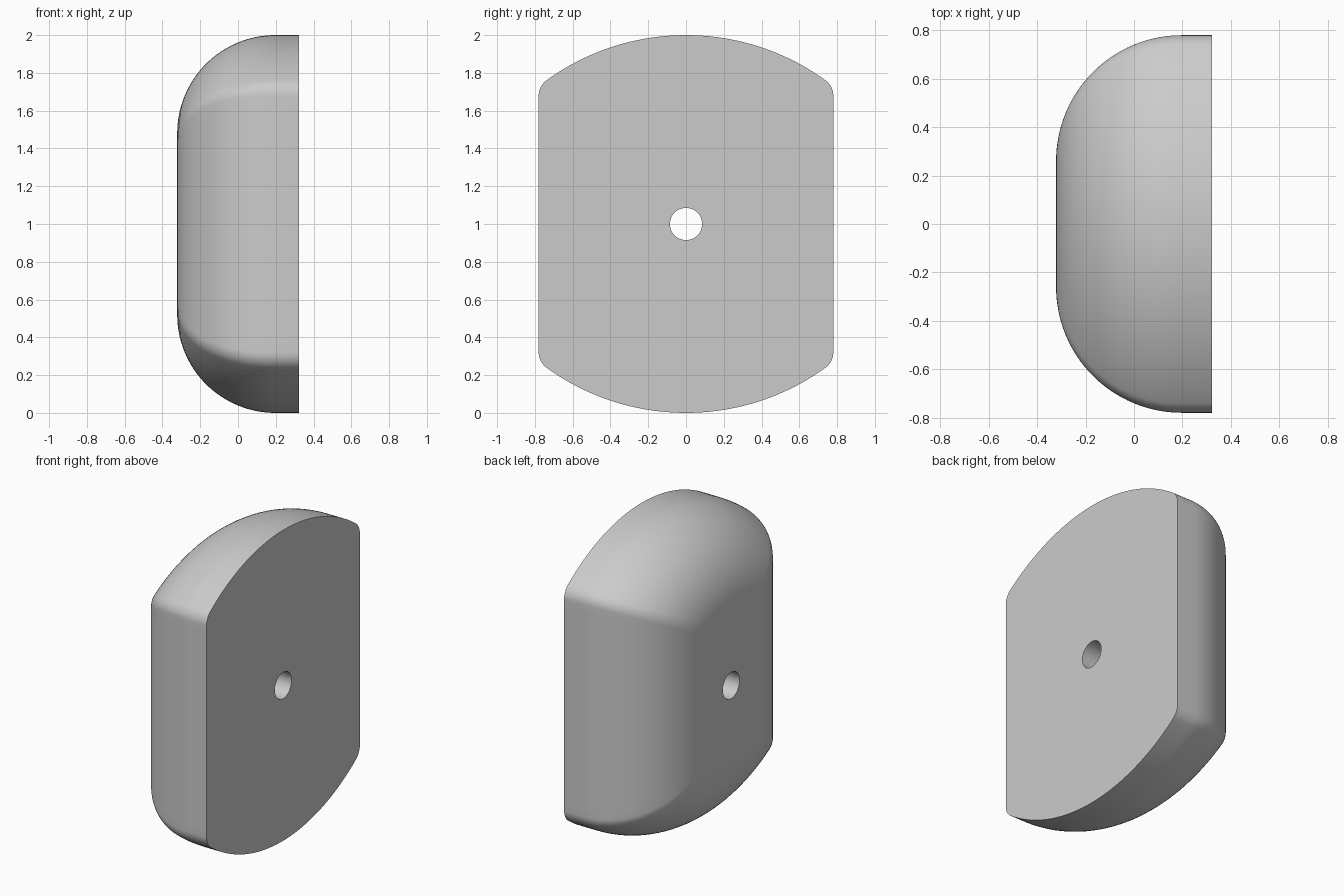
import bpy, bmesh
from math import sin, cos, pi, atan2, sqrt

HALF_W, ARC_R, FILLET, BACK_X = 0.78, 1.26, 0.52, 0.322
ARC_CENTRE = 1 - ARC_R
HOLE_R = 0.085

cube = bpy.data.objects.get("Cube")
if cube:
    bpy.data.objects.remove(cube, do_unlink=True)


def outline(inset, corner):
    """Barrel outline (y, z about the middle), moved inwards by inset."""
    w, big = HALF_W - inset, ARC_R - inset
    cy = w - corner
    cz = ARC_CENTRE + sqrt((big - corner) ** 2 - cy ** 2)
    start = atan2(cz - ARC_CENTRE, cy)
    quarter = [(w, cz * i / 14) for i in range(14)]
    quarter += [(cy + corner * cos(start * i / 8), cz + corner * sin(start * i / 8))
                for i in range(8)]
    for i in range(24):
        a = start + (pi / 2 - start) * i / 24
        quarter.append((big * cos(a), ARC_CENTRE + big * sin(a)))
    top = quarter + [(0, ARC_CENTRE + big)] + [(-y, z) for y, z in quarter[:0:-1]]
    return top + [(-y, -z) for y, z in top]


bm = bmesh.new()


def ring(x, points):
    return [bm.verts.new((x, y, z + 1)) for y, z in points]


# Hole rim directions follow the outline, so the flat faces are clean quads
base = outline(0, 0.1)
angles = [atan2(z, y) for y, z in base]
hole = [(HOLE_R * cos(a), HOLE_R * sin(a)) for a in angles]

# Loops: hole rim, flat face, straight wall, large rounded edge, flat end, hole rim
rings = [ring(BACK_X, hole), ring(BACK_X, base)]
STEPS = 32
for i in range(STEPS + 1):
    t = pi / 2 * i / STEPS
    inset = FILLET * (1 - cos(t))
    corner = 0.1 - 0.05 * i / STEPS
    rings.append(ring(BACK_X - 0.124 - FILLET * sin(t), outline(inset, corner)))
rings.append(ring(-BACK_X, hole))

# Skin consecutive loops, the last pair being the wall of the hole
n = len(base)
for a, b in zip(rings, rings[1:] + rings[:1]):
    for i in range(n):
        j = (i + 1) % n
        bm.faces.new((a[i], a[j], b[j], b[i]))
bmesh.ops.recalc_face_normals(bm, faces=bm.faces)

mesh = bpy.data.meshes.new("rounded_block")
bm.to_mesh(mesh)
bm.free()
block = bpy.data.objects.new("rounded_block", mesh)
bpy.context.collection.objects.link(block)

# Plain grey
grey = bpy.data.materials.new("light grey")
grey.use_nodes = True
colour = (0.6, 0.6, 0.6, 1)
grey.diffuse_color = colour
grey.node_tree.nodes["Principled BSDF"].inputs["Base Color"].default_value = colour
mesh.materials.append(grey)

# Smooth shading with crisp flat faces
bpy.context.view_layer.objects.active = block
block.select_set(True)
bpy.ops.object.shade_smooth_by_angle(angle=pi / 6)
